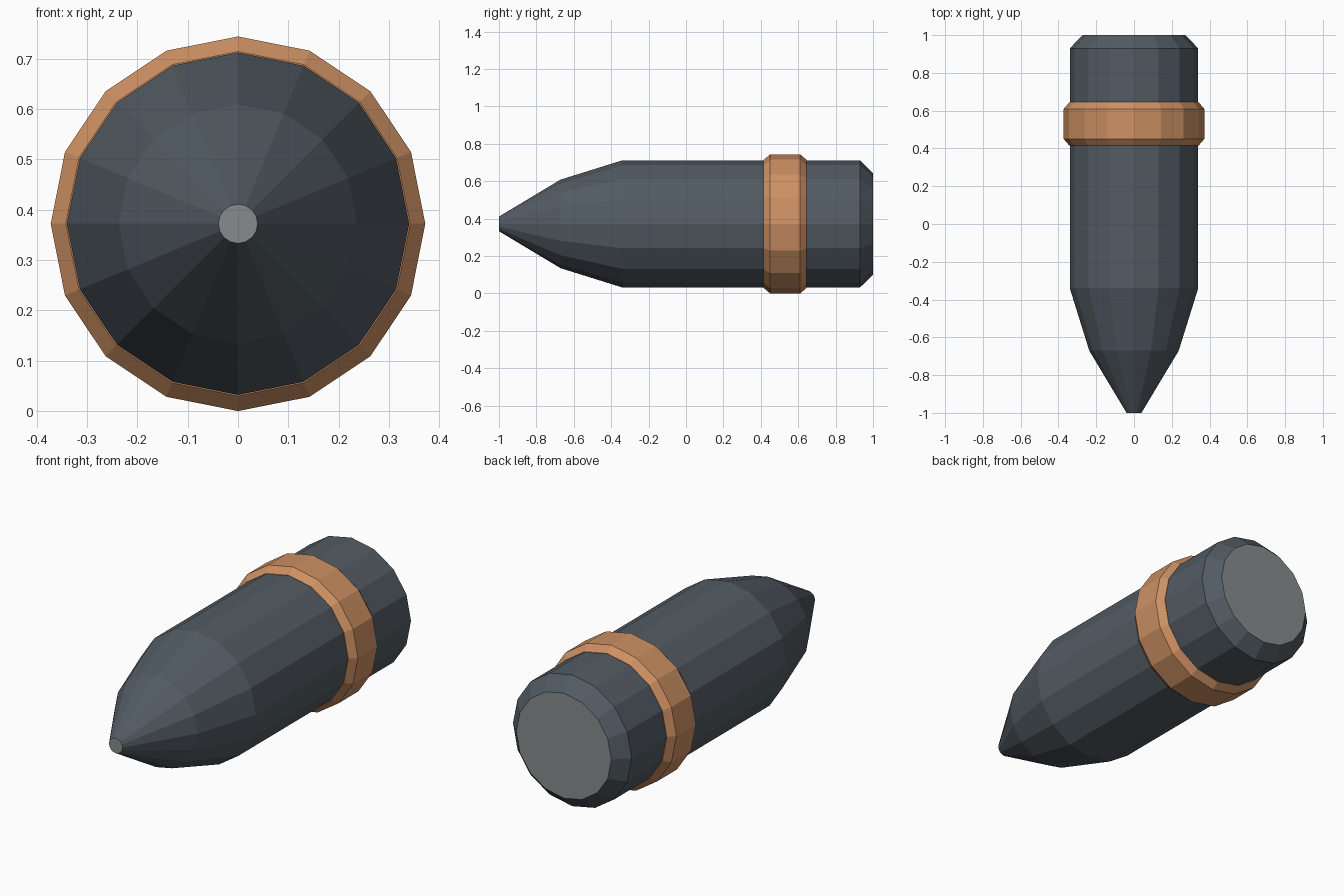
import bpy
import bmesh
from math import sin, cos, tau

SIDES = 16
AXIS_Z = 0.372

cube = bpy.data.objects.get("Cube")
if cube:
    bpy.data.objects.remove(cube, do_unlink=True)


def make_material(name, color):
    mat = bpy.data.materials.new(name)
    mat.use_nodes = True
    mat.diffuse_color = (*color, 1)
    mat.node_tree.nodes["Principled BSDF"].inputs["Base Color"].default_value = (*color, 1)
    return mat


dark_steel = make_material("dark steel", (0.085, 0.105, 0.125))
bare_metal = make_material("bare metal", (0.24, 0.26, 0.27))
copper = make_material("copper", (0.61, 0.28, 0.125))


def lathe(name, profile, materials, closed=False):
    """Sweep (y, radius) points around the long axis; cap the ends unless closed."""
    bm = bmesh.new()
    rings = []
    for y, r in profile:
        angles = [tau * i / SIDES for i in range(SIDES)]
        rings.append([bm.verts.new((r * sin(a), y, AXIS_Z + r * cos(a))) for a in angles])
    pairs = list(zip(rings, rings[1:]))
    if closed:
        pairs.append((rings[-1], rings[0]))
    for a, b in pairs:
        for i in range(SIDES):
            j = (i + 1) % SIDES
            bm.faces.new((a[i], a[j], b[j], b[i]))
    if not closed:
        for ring in (rings[0], rings[-1]):
            bm.faces.new(ring).material_index = 1
    bmesh.ops.recalc_face_normals(bm, faces=bm.faces)
    mesh = bpy.data.meshes.new(name)
    bm.to_mesh(mesh)
    bm.free()
    for mat in materials:
        mesh.materials.append(mat)
    obj = bpy.data.objects.new(name, mesh)
    bpy.context.collection.objects.link(obj)
    return obj


# Pointed body with bare metal tip and base
lathe("shell_body",
      [(-1, 0.039), (-0.67, 0.237), (-0.34, 0.34), (0.93, 0.34), (1, 0.272)],
      [dark_steel, bare_metal])

# Chamfered band around the rear
lathe("driving_band",
      [(0.415, 0.342), (0.45, 0.372), (0.61, 0.372), (0.645, 0.342), (0.645, 0.33), (0.415, 0.33)],
      [copper], closed=True)
